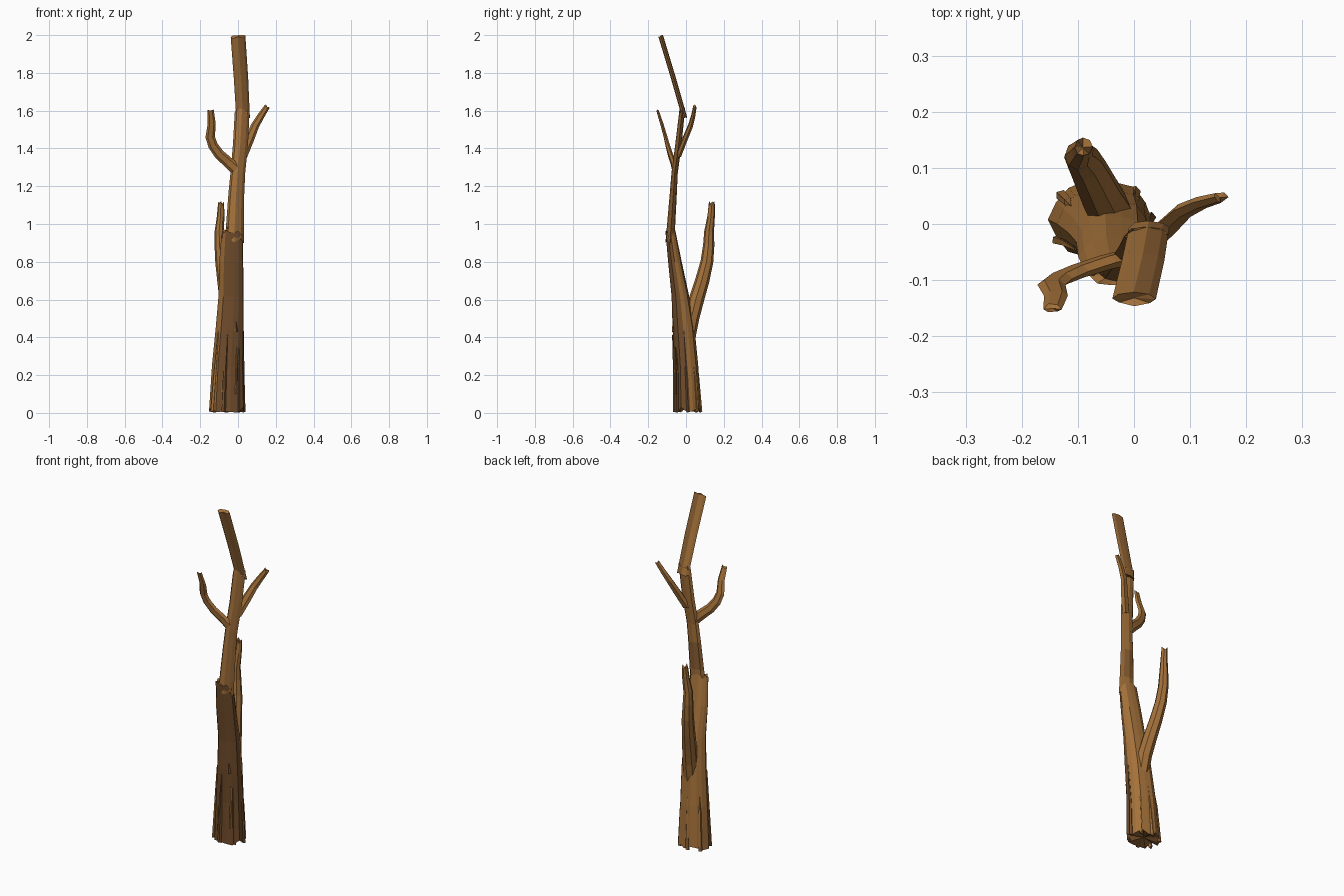
import bpy
import bmesh
import random
from math import cos, sin, tau, degrees
from mathutils import Vector

random.seed(7)
if "Cube" in bpy.data.objects:
    bpy.data.objects.remove(bpy.data.objects["Cube"], do_unlink=True)


def material(name, *rgb):
    mat = bpy.data.materials.new(name)
    mat.use_nodes = True
    mat.diffuse_color = (*rgb, 1)
    shader = mat.node_tree.nodes["Principled BSDF"]
    shader.inputs["Base Color"].default_value = (*rgb, 1)
    shader.inputs["Roughness"].default_value = 0.9
    return mat


BARK = [
    material("light_brown_bark", 0.37, 0.165, 0.042),
    material("brown_bark", 0.26, 0.117, 0.033),
    material("dark_brown_bark", 0.165, 0.074, 0.025),
]
LIGHT, BROWN, DARK = range(3)


def all_light(angle, z):
    return LIGHT


def all_dark(angle, z):
    return DARK


def lower_shade(angle, z):
    """Dark front and left, light elsewhere."""
    return DARK if -125 < angle < 10 else LIGHT


def upper_shade(angle, z):
    """Brown front left edge and a brown band on the back."""
    band = 1.0 < z < 1.16 and angle > 0
    return BROWN if band or -80 < angle < 30 else LIGHT


def top_shade(angle, z):
    return BROWN if -80 < angle < 80 else LIGHT


def limb(name, path, shade=all_light, sides=8, ridge=0.05, jag=0.02, hollow=0.02):
    """Loft along points (x, y, z, half width, half depth) with broken ends."""
    bm = bmesh.new()
    centres = [Vector(p[:3]) for p in path]
    last = len(path) - 1
    grooves = [1 + ridge * random.uniform(-1, 0.6) for _ in range(sides)]
    rings = []
    for i, (centre, p) in enumerate(zip(centres, path)):
        along = (centres[min(i + 1, last)] - centres[max(i - 1, 0)]).normalized()
        side = Vector((0, 1, 0)).cross(along).normalized()
        depth = along.cross(side)
        inward = along if i == 0 else -along if i == last else Vector()
        ring = []
        for k in range(sides):
            a = tau * k / sides
            co = centre + (side * p[3] * cos(a) + depth * p[4] * sin(a)) * grooves[k]
            co += inward * random.uniform(0, jag) * (k % 3 > 0)
            co.z = max(co.z, 0)
            ring.append(bm.verts.new(co))
        rings.append(ring)
        if inward.length:
            hub = bm.verts.new(centre + inward * hollow)
            for k in range(sides):
                cap = bm.faces.new((hub, ring[k], ring[(k + 1) % sides]))
                cap.material_index = BROWN if i == 0 else LIGHT
    for low, high in zip(rings, rings[1:]):
        for k in range(sides):
            n = (k + 1) % sides
            face = bm.faces.new((low[k], low[n], high[n], high[k]))
            angle = (degrees(tau * (k + 0.5) / sides) + 180) % 360 - 180
            face.material_index = shade(angle, face.calc_center_median().z)
    bmesh.ops.recalc_face_normals(bm, faces=bm.faces)
    mesh = bpy.data.meshes.new(name)
    bm.to_mesh(mesh)
    bm.free()
    for mat in BARK:
        mesh.materials.append(mat)
    obj = bpy.data.objects.new(name, mesh)
    bpy.context.collection.objects.link(obj)


# Thick lower trunk, leaning forward and ending in torn bark
lower = [
    (-0.06, 0.008, 0.004, 0.095, 0.075),
    (-0.054, 0.0, 0.25, 0.085, 0.067),
    (-0.043, -0.015, 0.45, 0.076, 0.062),
    (-0.036, -0.032, 0.62, 0.068, 0.049),
    (-0.035, -0.06, 0.8, 0.065, 0.038),
    (-0.03, -0.085, 0.97, 0.058, 0.028),
]
limb("lower_trunk", lower, lower_shade, sides=14, ridge=0.08, jag=0.035)

# Slim upper trunk
limb("upper_trunk", [
    (-0.02, -0.085, 0.9, 0.05, 0.024),
    (-0.017, -0.078, 1.0, 0.047, 0.022),
    (-0.01, -0.067, 1.16, 0.042, 0.019),
    (-0.002, -0.06, 1.27, 0.039, 0.017),
    (0.012, -0.04, 1.42, 0.04, 0.017),
    (0.022, -0.018, 1.62, 0.039, 0.015),
], upper_shade, jag=0.04)

# Flat broken top piece tilting to the front
limb("broken_top", [
    (0.027, -0.006, 1.56, 0.036, 0.013),
    (0.016, -0.066, 1.77, 0.038, 0.013),
    (0.0, -0.134, 1.996, 0.039, 0.013),
], top_shade, ridge=0, jag=0.015, hollow=0.008)

# Large rear branch forking off the trunk
limb("rear_branch", [
    (-0.04, 0.002, 0.34, 0.04, 0.036),
    (-0.048, 0.028, 0.5, 0.041, 0.04),
    (-0.062, 0.053, 0.6, 0.038, 0.041),
    (-0.077, 0.084, 0.7, 0.035, 0.038),
    (-0.09, 0.109, 0.8, 0.032, 0.034),
    (-0.098, 0.119, 0.89, 0.028, 0.03),
    (-0.1, 0.121, 0.96, 0.025, 0.026),
    (-0.093, 0.132, 1.04, 0.02, 0.02),
    (-0.09, 0.138, 1.12, 0.016, 0.017),
], ridge=0.08, jag=0.03)

# Two side branches
limb("right_branch", [
    (0.01, -0.055, 1.27, 0.034, 0.015),
    (-0.05, -0.068, 1.325, 0.03, 0.014),
    (-0.1, -0.084, 1.37, 0.028, 0.013),
    (-0.132, -0.097, 1.415, 0.027, 0.012),
    (-0.147, -0.108, 1.46, 0.026, 0.011),
    (-0.139, -0.128, 1.53, 0.022, 0.01),
    (-0.145, -0.152, 1.605, 0.017, 0.007),
], sides=6, jag=0.015, hollow=0.005)
limb("left_branch", [
    (0.022, -0.04, 1.36, 0.027, 0.015),
    (0.06, -0.005, 1.45, 0.026, 0.015),
    (0.09, 0.024, 1.52, 0.022, 0.014),
    (0.12, 0.038, 1.57, 0.019, 0.012),
    (0.156, 0.048, 1.625, 0.015, 0.01),
], sides=6, jag=0.015, hollow=0.005)

# Raised bark strips around the foot, coloured like the trunk beside them
for n in range(7):
    a = tau * (n + random.uniform(-0.25, 0.25)) / 7
    strip = []
    for (x, y, z, w, d), size in zip(lower[:3], (0.012, 0.01, 0.003)):
        strip.append((x + w * 0.93 * cos(a), y + d * 0.93 * sin(a),
                      z * random.uniform(0.75, 1), size, size * 0.8))
    tone = lower_shade((degrees(a) + 180) % 360 - 180, 0)
    limb("bark_strip", strip, all_dark if tone == DARK else all_light,
         sides=5, jag=0.01, hollow=0)

# Thin light slivers of bare wood on the dark front
for x, y, low, high in ((-0.085, -0.062, 0.07, 0.22), (-0.01, -0.058, 0.1, 0.35)):
    limb("wood_sliver", [
        (x, y, low, 0.006, 0.006),
        (x + 0.006, y - 0.003, high, 0.004, 0.005),
    ], sides=4, jag=0, hollow=0)

# Torn splinters at the top of the lower trunk
for x, top in ((-0.075, 0.96), (-0.05, 0.985), (0.015, 0.98)):
    limb("bark_splinter", [
        (x, -0.06, 0.78, 0.012, 0.012),
        (x, -0.085, top, 0.011, 0.009),
    ], lower_shade, sides=5, hollow=0)

# Small knot on the front
limb("knot", [
    (-0.012, -0.064, 0.43, 0.012, 0.012),
    (-0.012, -0.068, 0.485, 0.003, 0.003),
], all_dark, sides=5, jag=0, hollow=0)
